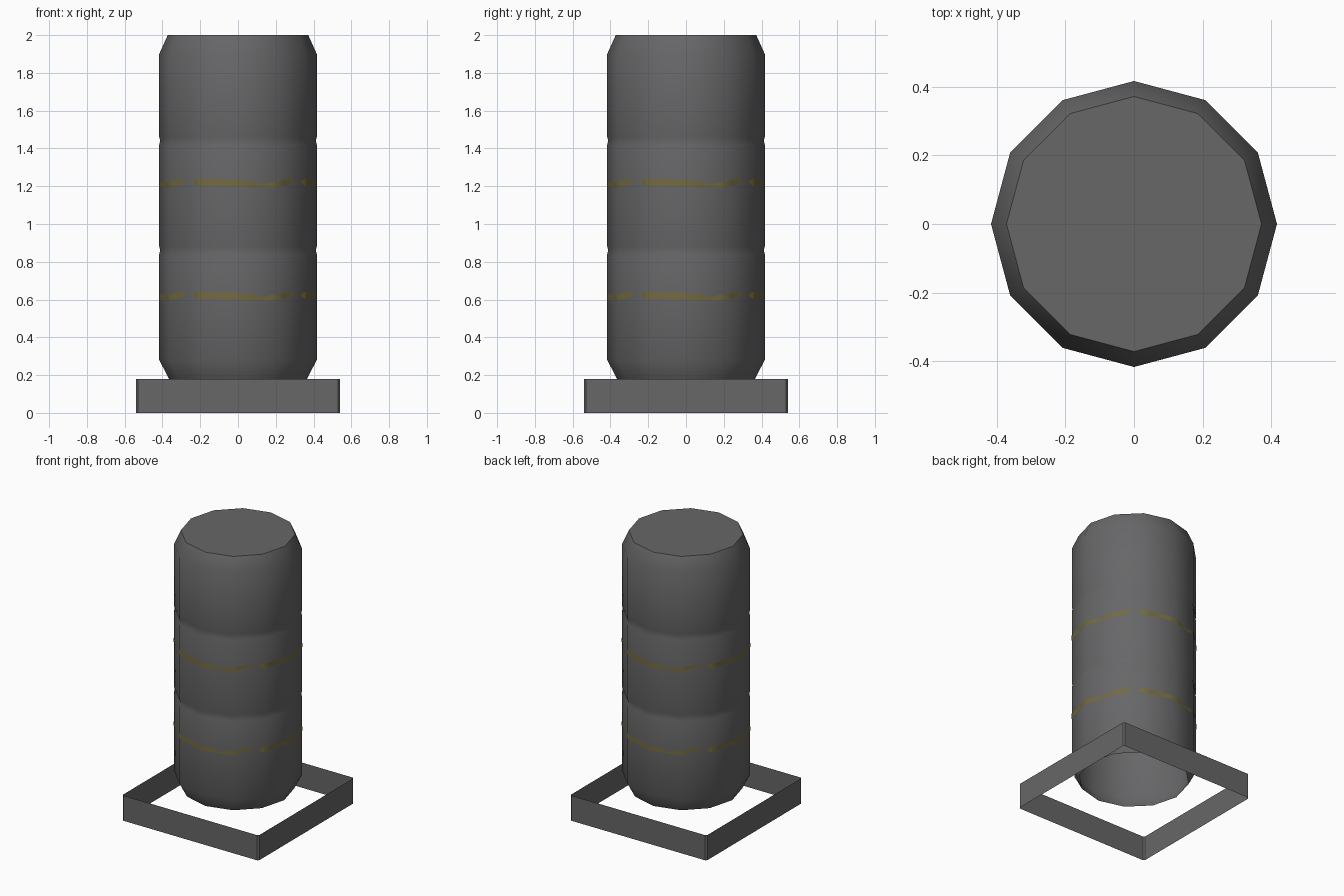
import bpy
import math

if "Cube" in bpy.data.objects:
    bpy.data.objects.remove(bpy.data.objects["Cube"])

SIDES = 12
R = 0.417


def material(name, rgb):
    m = bpy.data.materials.new(name)
    m.diffuse_color = (*rgb, 1.0)
    m.use_nodes = True
    m.node_tree.nodes["Principled BSDF"].inputs["Base Color"].default_value = m.diffuse_color
    return m


def make(name, verts, faces, mat, smooth=None):
    me = bpy.data.meshes.new(name)
    me.from_pydata(verts, [], faces)
    me.materials.append(mat)
    me.update()
    ob = bpy.data.objects.new(name, me)
    bpy.context.collection.objects.link(ob)
    if smooth:
        bpy.ops.object.select_all(action='DESELECT')
        ob.select_set(True)
        bpy.context.view_layer.objects.active = ob
        bpy.ops.object.shade_smooth_by_angle(angle=math.radians(smooth))
    return ob


def loft(rings):
    """Quads between successive closed rings of equal length."""
    n = len(rings[0])
    verts = [v for ring in rings for v in ring]
    faces = [(k * n + i, k * n + (i + 1) % n, (k + 1) * n + (i + 1) % n, (k + 1) * n + i)
             for k in range(len(rings) - 1) for i in range(n)]
    return verts, faces


grey = material("dark_grey", (0.135, 0.135, 0.14))
yellow = material("worn_yellow", (0.175, 0.145, 0.05))

# Barrel: chamfered ends, two shallow grooves, closed top, open bottom
profile = [(0.365, 0.18), (R, 0.28)]
for zc in (0.86, 1.44):
    profile += [(R, zc - 0.02), (R - 0.005, zc), (R, zc + 0.02)]
profile += [(R, 1.9), (0.372, 2.0)]
rings = [[(r * math.cos(math.tau * i / SIDES), r * math.sin(math.tau * i / SIDES), z)
          for i in range(SIDES)] for r, z in profile]
verts, faces = loft(rings)
faces.append(tuple(range(len(verts) - SIDES, len(verts))))
make("barrel", verts, faces, grey, smooth=35)

# Base: thin square frame wall with tiny corner chamfers
h, c = 0.54, 0.01
corners = [(h, -h + c), (h, h - c), (h - c, h), (-h + c, h),
           (-h, h - c), (-h, -h + c), (-h + c, -h), (h - c, -h)]
verts, faces = loft([[(x, y, z) for x, y in corners] for z in (0.0, 0.18)])
make("base_frame", verts, faces, grey)


# Worn yellow stripes: ragged dashes wrapped on the facets, repeating each quarter
def facet_radius(deg):
    return R * math.cos(math.radians(15)) / math.cos(math.radians(deg % 30 - 15)) + 0.0015


# (angle from the quarter's centre, bottom, top) relative to the stripe height
dash_long = [(-35, 0.002, 0.014), (-32, -0.009, 0.025), (-24, -0.012, 0.022),
             (-15, -0.010, 0.024), (-6, -0.014, 0.020), (0, -0.015, 0.018),
             (8, -0.018, 0.016), (13, -0.020, 0.010), (17, -0.016, -0.003)]
dash_short = [(17, -0.016, -0.003), (20, -0.020, -0.002), (25, -0.021, 0.008),
              (30, -0.016, 0.012), (36, -0.012, 0.020), (43, 0.000, 0.027),
              (47, 0.006, 0.022), (48, 0.010, 0.014)]

for label, zc in (("lower", 0.615), ("upper", 1.213)):
    verts, faces = [], []
    for quarter in range(4):
        for dash in (dash_long, dash_short):
            # add facet corners so the strip bends with the barrel
            pts = list(dash)
            for corner in (-30, 0, 30):
                for a, b in zip(dash, dash[1:]):
                    if a[0] < corner < b[0]:
                        t = (corner - a[0]) / (b[0] - a[0])
                        pts.append(tuple(u + t * (v - u) for u, v in zip(a, b)))
            pts.sort()
            start = len(verts)
            for deg, lo, hi in pts:
                ang = deg - 90 + 90 * quarter
                r, a = facet_radius(ang), math.radians(ang)
                for dz in (lo, hi):
                    verts.append((r * math.cos(a), r * math.sin(a), zc + dz))
            for i in range(len(pts) - 1):
                k = start + 2 * i
                faces.append((k, k + 2, k + 3, k + 1))
    make(label + "_stripe", verts, faces, yellow, smooth=35)
